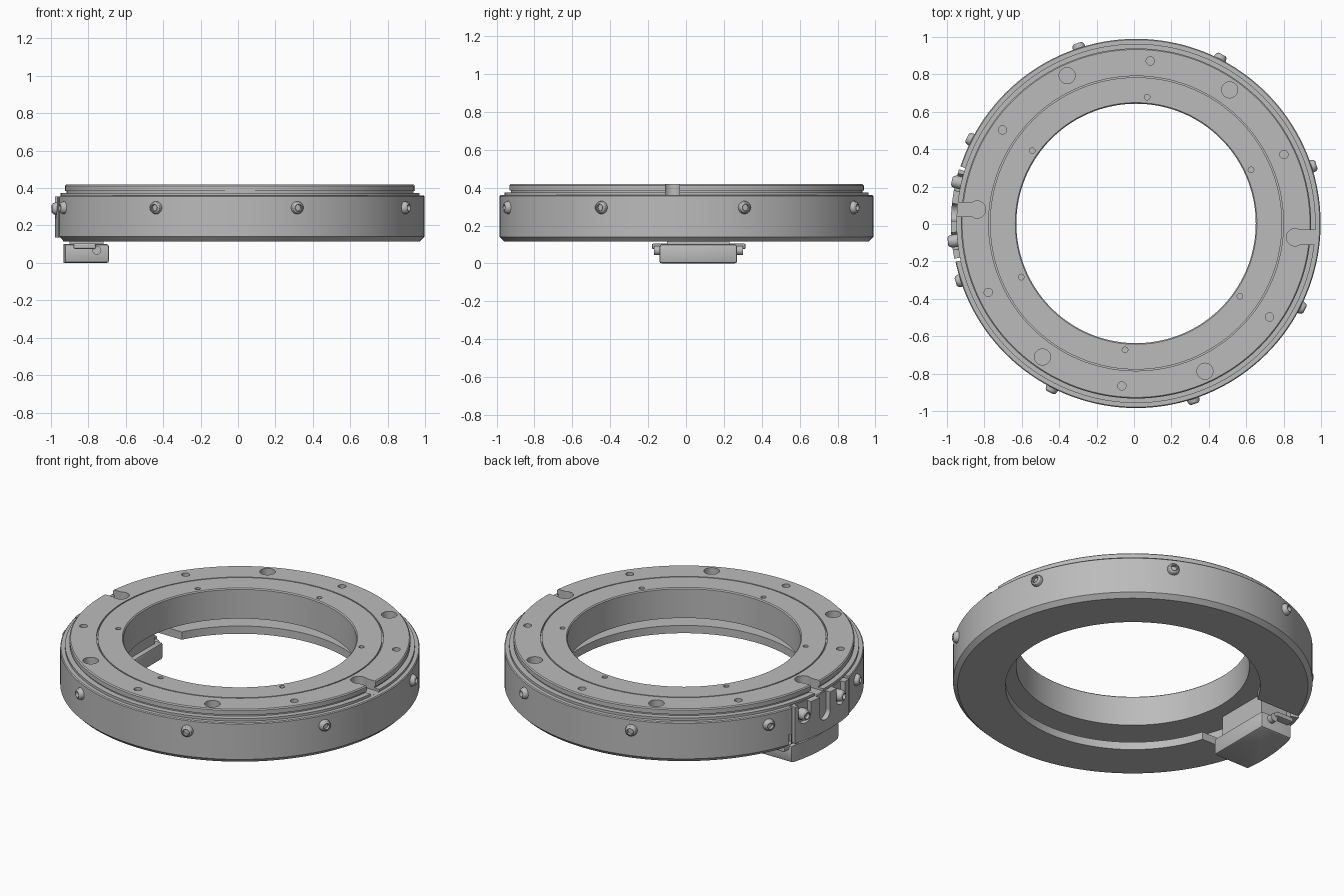
import bpy, bmesh, math
from mathutils import Matrix, Vector

cube = bpy.data.objects.get("Cube")
if cube:
    bpy.data.objects.remove(cube, do_unlink=True)

CENTRE = Vector((0.011, 0.003, 0))
grey = bpy.data.materials.new("machined grey")
grey.use_nodes = True
grey.diffuse_color = (0.5, 0.5, 0.5, 1)
grey.node_tree.nodes["Principled BSDF"].inputs["Base Color"].default_value = (0.5, 0.5, 0.5, 1)


def finish(name, bm):
    bmesh.ops.recalc_face_normals(bm, faces=bm.faces)
    mesh = bpy.data.meshes.new(name)
    bm.to_mesh(mesh)
    bm.free()
    ob = bpy.data.objects.new(name, mesh)
    bpy.context.collection.objects.link(ob)
    mesh.materials.append(grey)
    return ob


def select(ob):
    bpy.ops.object.select_all(action="DESELECT")
    ob.select_set(True)
    bpy.context.view_layer.objects.active = ob


def smooth(ob):
    select(ob)
    bpy.ops.object.shade_smooth_by_angle(angle=math.radians(30))


def polar(r, deg, z=0):
    a = math.radians(deg)
    return CENTRE + Vector((r * math.cos(a), r * math.sin(a), z))


def lathe(name, profile, steps=144):
    """Closed (radius, height) profile turned into a full ring."""
    bm = bmesh.new()
    loops = [[bm.verts.new(polar(r, 360 * i / steps, z)) for r, z in profile] for i in range(steps)]
    n = len(profile)
    for i in range(steps):
        a, b = loops[i], loops[(i + 1) % steps]
        for j in range(n):
            k = (j + 1) % n
            bm.faces.new((a[j], b[j], b[k], a[k]))
    return finish(name, bm)


def sector(name, r0, r1, start, end, z0, z1, steps=16):
    """Curved block between two radii and two angles."""
    bm = bmesh.new()
    angles = [start + (end - start) * i / steps for i in range(steps + 1)]
    outline = [polar(r1, a, z0) for a in angles] + [polar(r0, a, z0) for a in reversed(angles)]
    face = bm.faces.new([bm.verts.new(p) for p in outline])
    new = bmesh.ops.extrude_face_region(bm, geom=[face])["geom"]
    bmesh.ops.translate(bm, vec=(0, 0, z1 - z0), verts=[v for v in new if isinstance(v, bmesh.types.BMVert)])
    return finish(name, bm)


def box(name, lo, hi, bevel=0):
    lo, hi = Vector(lo), Vector(hi)
    bm = bmesh.new()
    bmesh.ops.create_cube(bm, size=1, matrix=Matrix.Translation((lo + hi) / 2) @ Matrix.Diagonal((*(hi - lo), 1)))
    if bevel:
        bmesh.ops.bevel(bm, geom=bm.edges[:], offset=bevel, segments=2, affect="EDGES", profile=0.5)
    return finish(name, bm)


def cylinders(name, items, sides=32):
    """Each item is (centre, axis, radius, length)."""
    bm = bmesh.new()
    for c, axis, r, length in items:
        m = Matrix.Translation(c) @ Vector(axis).to_track_quat("Z", "Y").to_matrix().to_4x4()
        bmesh.ops.create_cone(bm, cap_ends=True, segments=sides, radius1=r, radius2=r, depth=length, matrix=m)
    return finish(name, bm)


def cut(ob, cutter):
    cutter.hide_render = True
    mod = ob.modifiers.new("cut", "BOOLEAN")
    mod.operation, mod.solver, mod.object = "DIFFERENCE", "EXACT", cutter
    select(ob)
    bpy.ops.object.modifier_apply(modifier=mod.name)
    bpy.data.objects.remove(cutter, do_unlink=True)


# Main ring, with stepped top, fine groove and hollow underside
TOP = 0.418
ring = lathe("ring_body", [
    (0.64, 0.235), (0.64, TOP - 0.006), (0.646, TOP), (0.781, TOP), (0.781, TOP - 0.012),
    (0.788, TOP - 0.012), (0.788, TOP), (0.93, TOP), (0.936, TOP - 0.006), (0.936, 0.385),
    (0.928, 0.385), (0.928, 0.375), (0.96, 0.375), (0.96, 0.36), (0.982, 0.36),
    (0.987, 0.355), (0.987, 0.14), (0.962, 0.115), (0.70, 0.115), (0.70, 0.162),
    (0.84, 0.162), (0.84, 0.235)])

# Bolt holes in the top face
UP = (0, 0, 1)
holes = []
for k in range(6):
    a = 25 + 60 * k
    holes += [(polar(0.872, a, TOP), UP, 0.022, 0.08), (polar(0.678, a, TOP), UP, 0.015, 0.08)]
    if k % 3 != 2:
        holes.append((polar(0.872, a + 30, TOP), UP, 0.043, 0.12))
cut(ring, cylinders("hole_cutter", holes))

# Two open slots on opposite sides
for side in (1, -1):
    p = polar(0.853, -5 if side > 0 else 175)
    cut(ring, cylinders("slot_end_cutter", [(p + Vector((0, 0, 0.44)), UP, 0.046, 0.16)]))
    xs = sorted((p.x, p.x + side * 0.3))
    cut(ring, box("slot_cutter", (xs[0], p.y - 0.038, 0.361), (xs[1], p.y + 0.038, 0.5)))

# Side pocket for the bracket, and the opening in the floor around the housing
cut(ring, sector("pocket_cutter", 0.946, 1.1, 162, 192, 0.05, 0.3605))
opening = box("opening_cutter", (-0.925, -0.2, 0.05), (-0.6, 0.33, 0.2))
cut(ring, opening)
smooth(ring)

# Curved bracket with U notches
bracket = sector("side_bracket", 0.94, 0.99, 163, 191, 0.135, 0.355)
for a, low in ((167, 0.285), (176.5, 0.25), (185.5, 0.285)):
    d = polar(1, a) - CENTRE
    c = polar(1.005, a, low)
    cut(bracket, cylinders("notch_round_cutter", [(c, d, 0.046, 0.09)]))
    notch = box("notch_cutter", (-0.045, -0.046, 0), (0.045, 0.046, 0.2))
    notch.matrix_world = Matrix.Translation(c) @ Matrix.Rotation(math.radians(a), 4, "Z")
    bpy.context.view_layer.update()
    cut(bracket, notch)
smooth(bracket)


# Domed socket screws around the side
def screw(name, deg, r, z, size):
    bm = bmesh.new()
    profile = [(1, -0.03), (1, 0.006), (0.86, 0.02), (0.6, 0.027), (0.5, 0.027), (0.5, 0.008)]
    steps = 18
    loops = [[bm.verts.new((size * s * math.cos(math.tau * i / steps), size * s * math.sin(math.tau * i / steps), h))
              for i in range(steps)] for s, h in profile]
    for a, b in zip(loops, loops[1:]):
        for i in range(steps):
            j = (i + 1) % steps
            bm.faces.new((a[i], a[j], b[j], b[i]))
    bm.faces.new(loops[-1])
    bm.faces.new(loops[0][::-1])
    d = polar(1, deg) - CENTRE
    bm.transform(Matrix.Translation(polar(r, deg, z)) @ d.to_track_quat("Z", "Y").to_matrix().to_4x4())
    smooth(finish(name, bm))


for k in range(8):
    screw("side_screw", 18 + 45 * k, 0.987, 0.295, 0.034)
for a in (167, 185.5):
    screw("bracket_screw", a, 0.984, 0.29, 0.034)

# Connector housing below the ring, its outer wall following the ring
housing = box("connector_housing", (-0.96, -0.14, 0.0), (-0.69, 0.27, 0.1), 0.012)
cut(housing, sector("housing_cutter", 0.945, 1.3, 150, 210, -0.1, 0.3))
smooth(housing)
box("housing_neck", (-0.9, -0.1, 0.09), (-0.72, 0.23, 0.24))
box("housing_flange", (-0.88, -0.18, 0.075), (-0.76, 0.315, 0.105), 0.008)

# Cable glands on both ends of the housing
glands = [((-0.755, y, 0.068), (0, 1, 0), 0.024, 0.05) for y in (-0.145, 0.275)]
smooth(cylinders("cable_gland", glands, 20))
